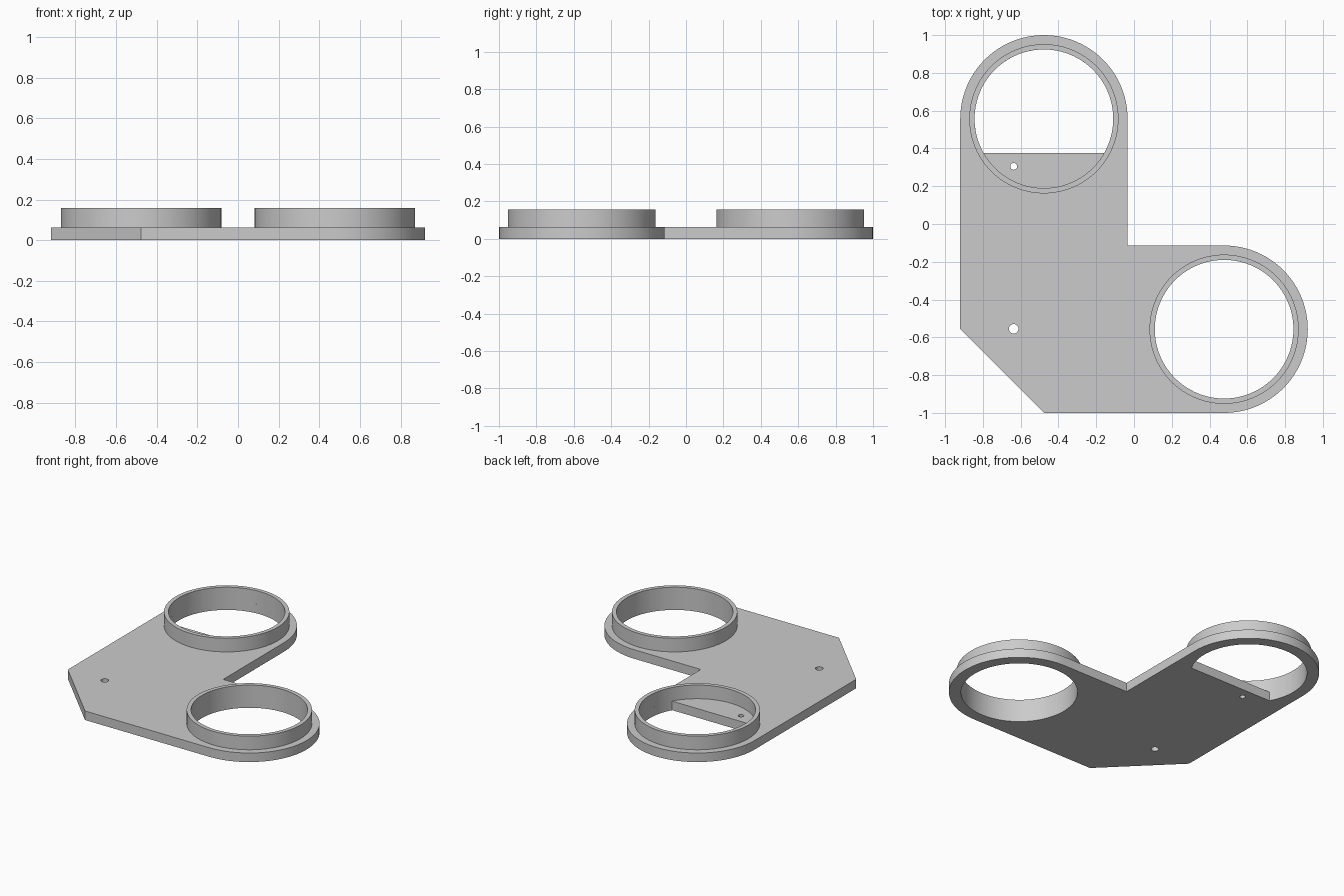
import bpy, bmesh
from math import asin, cos, sin, pi, radians

cube = bpy.data.objects.get("Cube")
if cube:
    bpy.data.objects.remove(cube)

grey = bpy.data.materials.new("light_grey")
grey.use_nodes = True
grey.diffuse_color = (0.6, 0.6, 0.6, 1)
grey.node_tree.nodes["Principled BSDF"].inputs["Base Color"].default_value = (0.6, 0.6, 0.6, 1)

PLATE_TOP, RING_TOP = 0.063, 0.158
LOBE, RING_OUT, RING_IN = 0.443, 0.395, 0.367
BACK, FRONT = (-0.477, 0.557), (0.477, -0.557)


def arc(centre, r, a0, a1, n):
    """Points along an arc, both ends included."""
    steps = [a0 + (a1 - a0) * i / n for i in range(n + 1)]
    return [(centre[0] + r * cos(a), centre[1] + r * sin(a)) for a in steps]


def circle(centre, r, n=96):
    return arc(centre, r, 0, 2 * pi, n)[:-1]


def slab(name, loops, z0, z1):
    """Extrude an outline with holes from z0 to z1."""
    bm = bmesh.new()
    for loop in loops:
        vs = [bm.verts.new((x, y, z0)) for x, y in loop]
        for a, b in zip(vs, vs[1:] + vs[:1]):
            bm.edges.new((a, b))
    bmesh.ops.triangle_fill(bm, edges=bm.edges[:], use_beauty=True, normal=(0, 0, 1))
    out = bmesh.ops.extrude_face_region(bm, geom=bm.faces[:], use_keep_orig=True)
    top = [g for g in out["geom"] if isinstance(g, bmesh.types.BMVert)]
    bmesh.ops.translate(bm, verts=top, vec=(0, 0, z1 - z0))
    bmesh.ops.recalc_face_normals(bm, faces=bm.faces[:])
    mesh = bpy.data.meshes.new(name)
    bm.to_mesh(mesh)
    bm.free()
    mesh.materials.append(grey)
    obj = bpy.data.objects.new(name, mesh)
    bpy.context.collection.objects.link(obj)
    bpy.ops.object.select_all(action="DESELECT")
    obj.select_set(True)
    bpy.context.view_layer.objects.active = obj
    bpy.ops.object.shade_smooth_by_angle(angle=radians(30))
    return obj


# Plate outline: two round lobes, an inner corner and a chamfered corner
outline = (arc(FRONT, LOBE, -pi / 2, pi / 2, 48)
           + [(BACK[0] + LOBE, FRONT[1] + LOBE)]
           + arc(BACK, LOBE, 0, pi, 48)
           + [(BACK[0] - LOBE, FRONT[1]), (BACK[0], FRONT[1] - LOBE)])

# The back opening is cut off by a straight shelf edge
chord = asin((0.377 - BACK[1]) / RING_IN)
back_opening = arc(BACK, RING_IN, chord, pi - chord, 72)

slab("base_plate",
     [outline, back_opening, circle(FRONT, RING_IN),
      circle((-0.637, 0.305), 0.018, 32), circle((-0.637, -0.555), 0.025, 32)],
     0, PLATE_TOP)

# Raised collars around both openings
for name, centre in (("back_collar", BACK), ("front_collar", FRONT)):
    slab(name, [circle(centre, RING_OUT), circle(centre, RING_IN)], PLATE_TOP, RING_TOP)
